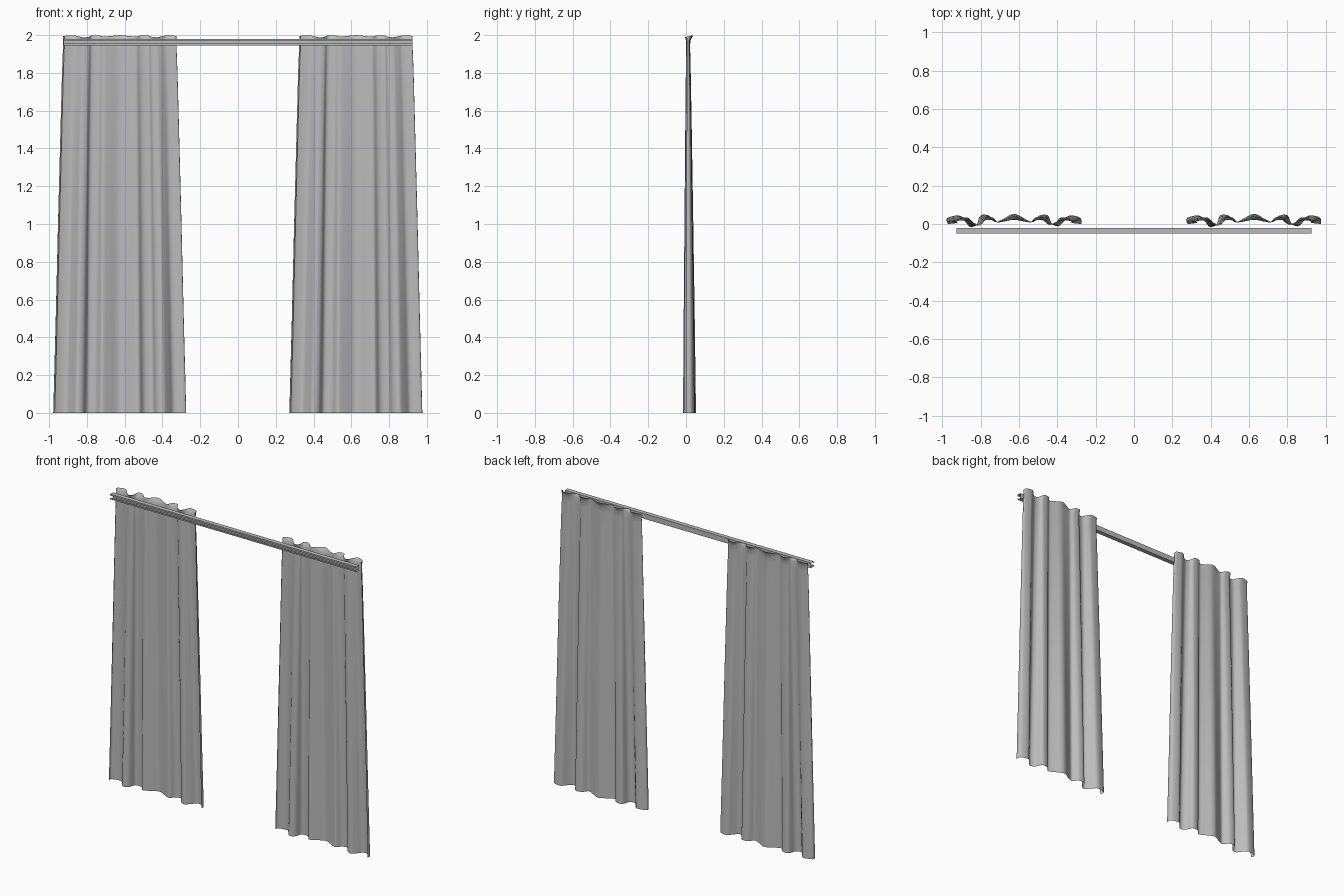
import bpy, bmesh
from mathutils import Vector
from mathutils.geometry import interpolate_bezier

cube = bpy.data.objects.get("Cube")
if cube:
    bpy.data.objects.remove(cube, do_unlink=True)


def make_material(name, value):
    mat = bpy.data.materials.new(name)
    mat.use_nodes = True
    colour = (value, value, value, 1)
    mat.diffuse_color = colour
    mat.node_tree.nodes["Principled BSDF"].inputs["Base Color"].default_value = colour
    return mat


grey = make_material("plain grey", 0.5)


def smooth_path(points, steps=4):
    """Rounded path through the given fold points."""
    pts = [Vector((x, y, 0)) for x, y in points]
    path = [pts[0]]
    for i in range(len(pts) - 1):
        a, b = pts[i], pts[i + 1]
        before, after = pts[max(i - 1, 0)], pts[min(i + 2, len(pts) - 1)]
        path += interpolate_bezier(a, a + (b - before) / 6, b - (after - a) / 6, b, steps + 1)[1:]
    return path


def sheet(name, rows, angle):
    """Open surface through rows of points."""
    bm = bmesh.new()
    grid = [[bm.verts.new(p) for p in row] for row in rows]
    for low, high in zip(grid, grid[1:]):
        for i in range(len(low) - 1):
            bm.faces.new((low[i], low[i + 1], high[i + 1], high[i]))
    mesh = bpy.data.meshes.new(name)
    bm.to_mesh(mesh)
    bm.free()
    mesh.materials.append(grey)
    obj = bpy.data.objects.new(name, mesh)
    bpy.context.collection.objects.link(obj)
    bpy.ops.object.select_all(action="DESELECT")
    obj.select_set(True)
    bpy.context.view_layer.objects.active = obj
    bpy.ops.object.shade_smooth_by_angle(angle=angle)
    return obj


# Fold line of the hem, from one curled edge to the other
folds = smooth_path([
    (-.345, .0), (-.35, .03), (-.29, .045), (-.26, .02), (-.23, -.015),
    (-.195, -.002), (-.175, .045), (-.13, .043), (-.1, .01), (-.06, .025),
    (0, .053), (.06, .025), (.1, .01), (.13, .043), (.175, .045),
    (.195, .005), (.23, -.012), (.26, .015), (.29, .045), (.345, .032), (.35, .0)])

# Height, half width and fold depth: tapering up, pinched under the ruffled header
levels = [(0, .35, 1), (.5, .337, .85), (1, .325, .68), (1.5, .312, .5),
          (1.8, .304, .38), (1.93, .299, .31), (1.97, .298, .33),
          (1.985, .298, .5), (2, .298, .72)]


def curtain(name, centre):
    rows = []
    for z, half, depth in levels:
        row = []
        for p in folds:
            drop = .012 * (1 - (p.y + .015) / .07) if z == 2 else 0
            row.append((centre + p.x * half / .35, .008 + (p.y - .008) * depth, z - drop))
        rows.append(row)
    return sheet(name, rows, 0.9)


curtain("right_curtain", -.625)
curtain("left_curtain", .625)

# Thin rail with lips, open to the front
profile = [(-.05, 1.955), (-.05, 1.945), (-.02, 1.945), (-.02, 1.98), (-.05, 1.98), (-.05, 1.97)]
sheet("curtain_rail", [[(x, y, z) for y, z in profile] for x in (-.925, .925)], 0.5)
